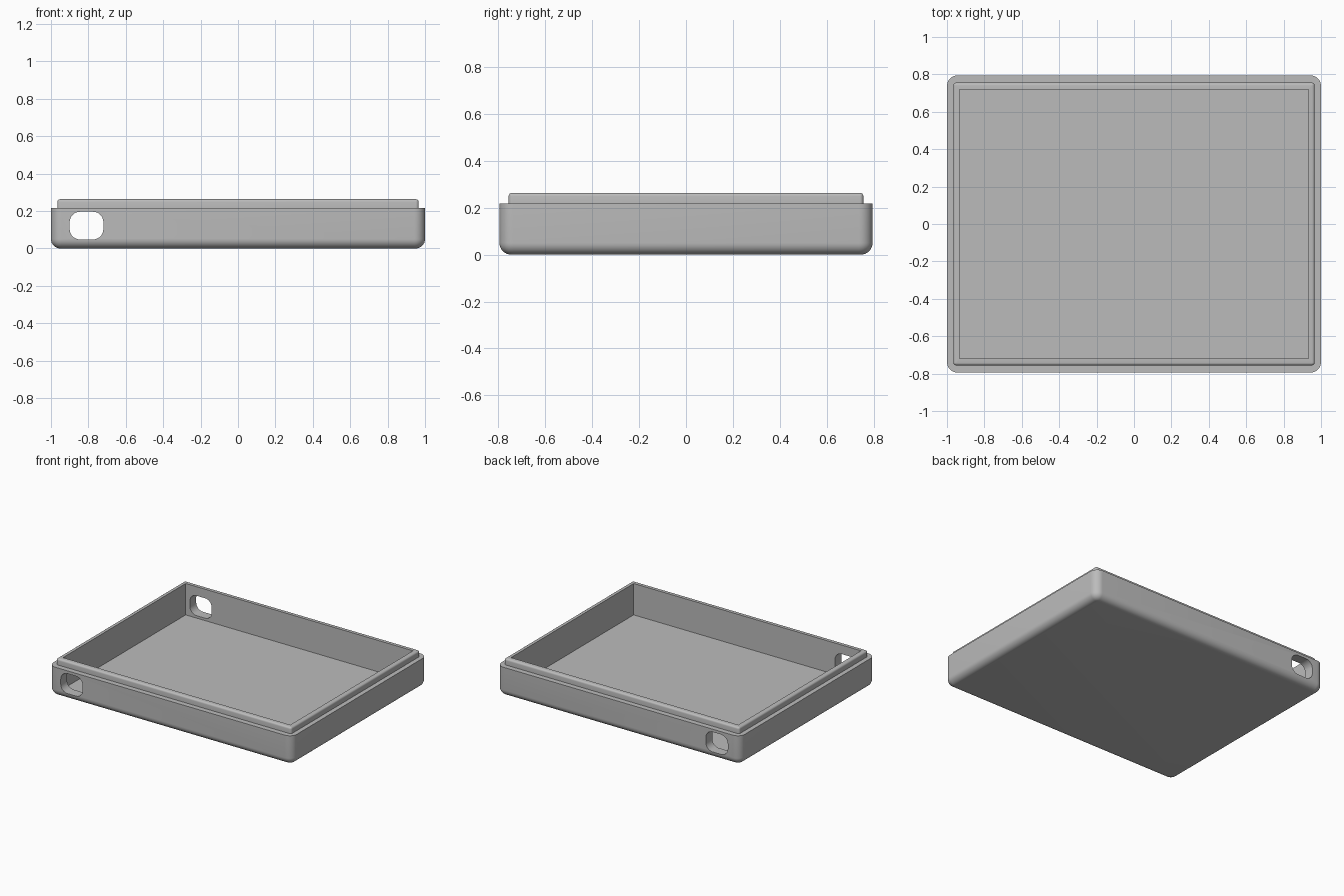
import bpy, bmesh, math

if "Cube" in bpy.data.objects:
    bpy.data.objects.remove(bpy.data.objects["Cube"])

grey = bpy.data.materials.new("grey plastic")
grey.diffuse_color = (0.5, 0.5, 0.5, 1)
grey.use_nodes = True
grey.node_tree.nodes["Principled BSDF"].inputs["Base Color"].default_value = grey.diffuse_color


def rounded_rect(hx, hy, r, steps=8):
    """Counter-clockwise outline of a rectangle with rounded corners."""
    pts = []
    for i, (sx, sy) in enumerate([(1, 1), (-1, 1), (-1, -1), (1, -1)]):
        for k in range(steps + 1):
            a = math.pi / 2 * (i + k / steps)
            pts.append((sx * (hx - r) + r * math.cos(a),
                        sy * (hy - r) + r * math.sin(a)))
    return pts


def loft(name, rings):
    """Skin a list of equal-length point rings and cap both ends."""
    bm = bmesh.new()
    loops = [[bm.verts.new(p) for p in ring] for ring in rings]
    n = len(loops[0])
    for a, b in zip(loops, loops[1:]):
        for i in range(n):
            j = (i + 1) % n
            bm.faces.new((a[i], a[j], b[j], b[i]))
    bm.faces.new(loops[0][::-1])
    bm.faces.new(loops[-1])
    bmesh.ops.remove_doubles(bm, verts=bm.verts, dist=1e-5)
    bmesh.ops.recalc_face_normals(bm, faces=bm.faces)
    mesh = bpy.data.meshes.new(name)
    bm.to_mesh(mesh)
    bm.free()
    mesh.materials.append(grey)
    obj = bpy.data.objects.new(name, mesh)
    bpy.context.collection.objects.link(obj)
    return obj


def level(hx, hy, r, z):
    return [(x, y, z) for x, y in rounded_rect(hx, hy, r)]


W, D, CORNER, FILLET = 1.0, 0.795, 0.058, 0.05
rings = []
# rounded bottom edge
for k in range(9):
    a = math.pi / 2 * k / 8
    inset = FILLET * (1 - math.sin(a))
    rings.append(level(W - inset, D - inset, CORNER - inset,
                       FILLET * (1 - math.cos(a))))
# outer wall, ledge and raised lip with a softened outer edge
rings.append(level(W, D, CORNER, 0.217))
LX, LY, SOFT = 0.966, 0.756, 0.014
rings.append(level(LX, LY, 0.016, 0.217))
for k in range(5):
    a = math.pi / 2 * k / 4
    inset = SOFT * (1 - math.cos(a))
    rings.append(level(LX - inset, LY - inset, 0.016 - inset,
                       0.263 - SOFT + SOFT * math.sin(a)))
# square-cornered cavity down to the floor
rings.append(level(0.934, 0.72, 0, 0.263))
rings.append(level(0.934, 0.72, 0, 0.03))
tray = loft("tray", rings)

# rounded ports through the front and back walls
cutter = loft("port_cutter", [[(x - 0.81, y, z + 0.122)
                               for x, z in rounded_rect(0.09, 0.074, 0.055)]
                              for y in (-1, 1)])
cutter.hide_render = True
cutter.hide_viewport = False

cut = tray.modifiers.new("ports", 'BOOLEAN')
cut.operation = 'DIFFERENCE'
cut.solver = 'EXACT'
cut.object = cutter
bpy.context.view_layer.objects.active = tray
tray.select_set(True)
bpy.ops.object.modifier_apply(modifier=cut.name)
bpy.data.objects.remove(cutter)
bpy.ops.object.shade_smooth_by_angle(angle=math.radians(30))
